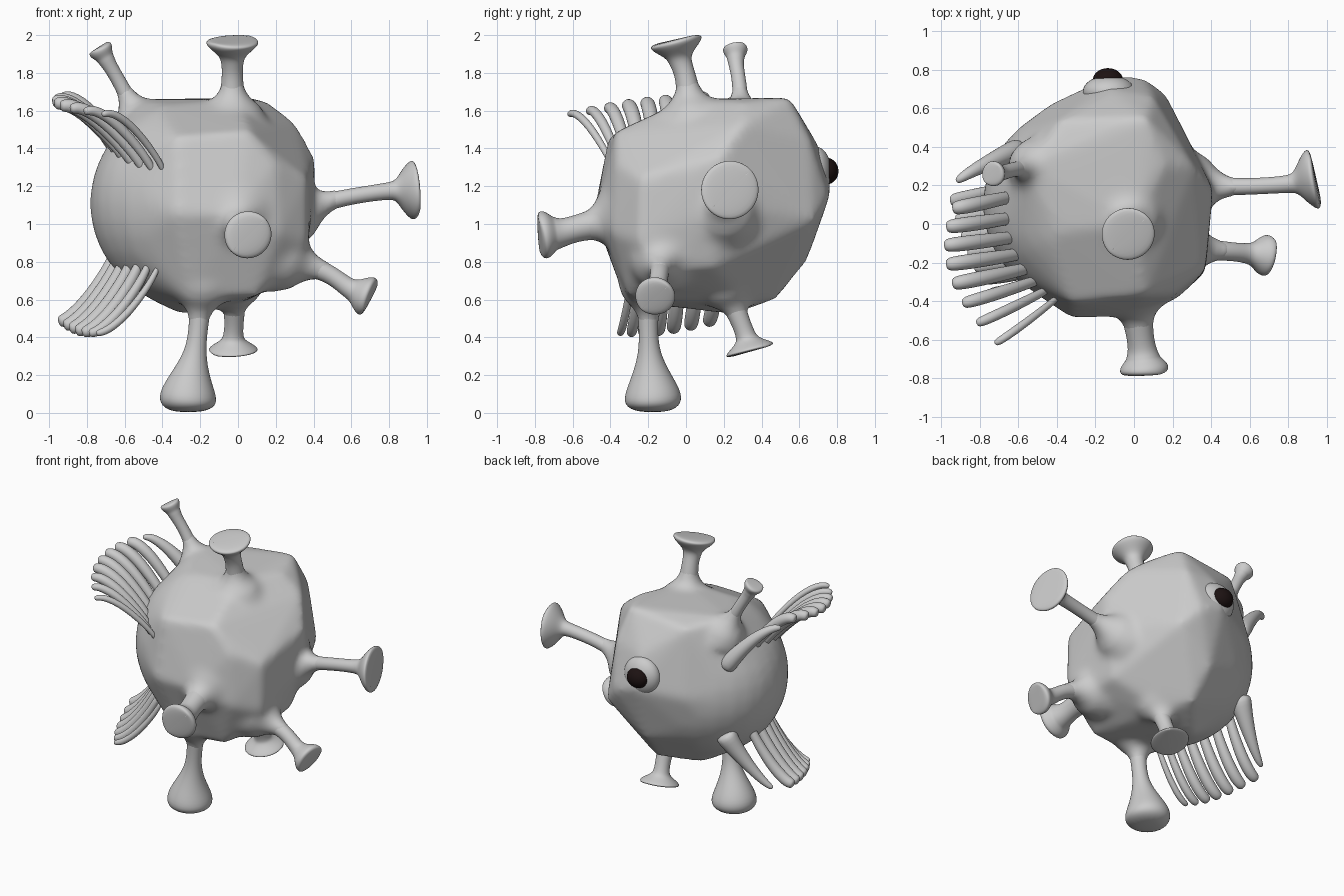
import bpy, bmesh
from math import sin, cos, pi
from mathutils import Vector as V

if "Cube" in bpy.data.objects:
    bpy.data.objects.remove(bpy.data.objects["Cube"])


def finish(name, bm, subsurf=0):
    bmesh.ops.recalc_face_normals(bm, faces=bm.faces)
    for f in bm.faces:
        f.smooth = True
    me = bpy.data.meshes.new(name)
    bm.to_mesh(me)
    bm.free()
    ob = bpy.data.objects.new(name, me)
    bpy.context.collection.objects.link(ob)
    if subsurf:
        m = ob.modifiers.new("smooth", "SUBSURF")
        m.levels = m.render_levels = subsurf
    return ob


def add_tube(bm, pts, radii, sides):
    """Capped tube through points, with a radius for each ring."""
    n = len(pts)
    u, rings = None, []
    for i, p in enumerate(pts):
        t = (pts[min(i + 1, n - 1)] - pts[max(i - 1, 0)]).normalized()
        u = t.orthogonal() if u is None else u - t * u.dot(t)
        u.normalize()
        w = t.cross(u)
        rings.append([bm.verts.new(p + (u * cos(a) + w * sin(a)) * radii[i])
                      for a in (2 * pi * k / sides for k in range(sides))])
    for a, b in zip(rings, rings[1:]):
        for k in range(sides):
            j = (k + 1) % sides
            bm.faces.new((a[k], a[j], b[j], b[k]))
    bm.faces.new(rings[0][::-1])
    bm.faces.new(rings[-1])


def tube(name, pts, radii, sides=12):
    bm = bmesh.new()
    add_tube(bm, pts, radii, sides)
    return finish(name, bm, 2)


roots = []  # flared roots that are fused into the body


def stalk(name, base, mid, tip, axis, neck, cup, flare=0.13, rim=0.025, root=0.13, cupped=0.0):
    """Stalk rising from the body and ending in a round sucker facing along axis."""
    base, mid, tip, ax = V(base), V(mid), V(tip), V(axis).normalized()
    roots.append((base, mid, neck, root))
    pts = [base - (mid - base).normalized() * 0.08, base, mid, tip - ax * flare, tip - ax * flare * 0.7,
           tip - ax * (rim + flare * 0.28), tip - ax * rim, tip, tip + ax * 0.004, tip - ax * cupped]
    rad = [neck * 1.4, neck * 1.3, neck, neck * 1.05, neck * 1.25,
           cup * 0.72, cup * 1.02, cup * 1.02, cup * 0.88, cup * 0.6]
    tube(name, pts, rad, 16)


def ball(name, c, r, mat=None):
    bm = bmesh.new()
    bmesh.ops.create_uvsphere(bm, u_segments=32, v_segments=20, radius=1)
    bmesh.ops.scale(bm, vec=V(r), verts=bm.verts)
    bmesh.ops.translate(bm, vec=V(c), verts=bm.verts)
    ob = finish(name, bm)
    if mat:
        ob.data.materials.append(mat)


# Sucker stalks
stalk("top_stalk", (-0.03, 0.02, 1.64), (-0.03, 0.0, 1.78), (-0.03, -0.055, 1.975),
      (0, -0.22, 0.97), 0.055, 0.14)
stalk("top_left_stalk", (-0.55, 0.29, 1.60), (-0.62, 0.285, 1.74), (-0.735, 0.26, 1.935),
      (-0.5, -0.05, 0.86), 0.037, 0.066, flare=0.11, root=0.11)
stalk("right_upper_stalk", (0.38, 0.2, 1.09), (0.55, 0.19, 1.14), (0.94, 0.235, 1.18),
      (0.97, 0.2, 0.03), 0.042, 0.158, flare=0.15)
stalk("right_lower_stalk", (0.33, -0.13, 0.79), (0.48, -0.14, 0.745), (0.7, -0.165, 0.61),
      (0.88, -0.1, -0.4), 0.048, 0.108, flare=0.14, rim=0.035)
stalk("front_stalk", (0.01, -0.43, 1.01), (0.03, -0.57, 0.98), (0.055, -0.775, 0.94),
      (0.1, -0.97, -0.12), 0.07, 0.128, flare=0.13, rim=0.04, root=0.15)
stalk("bottom_back_stalk", (-0.02, 0.24, 0.60), (-0.02, 0.29, 0.48), (-0.025, 0.34, 0.325),
      (0, 0.27, -0.96), 0.05, 0.132, flare=0.09, rim=0.015, root=0.11, cupped=0.03)

# Bulbous foot
roots.append((V((-0.2, -0.2, 0.58)), V((-0.21, -0.2, 0.45)), 0.052, 0.11))
tube("foot_stalk", [V(p) for p in [(-0.2, -0.2, 0.66), (-0.2, -0.2, 0.56), (-0.21, -0.2, 0.45),
     (-0.225, -0.195, 0.32), (-0.25, -0.185, 0.2), (-0.265, -0.175, 0.09), (-0.267, -0.173, 0.03),
     (-0.267, -0.173, 0.003)]], [0.07, 0.06, 0.05, 0.055, 0.105, 0.162, 0.145, 0.07], 16)

# Body: hull of a rounded left side and a lumpy set of corners
bm = bmesh.new()
bmesh.ops.create_uvsphere(bm, u_segments=32, v_segments=20, radius=1)
bmesh.ops.scale(bm, vec=V((0.635, 0.56, 0.585)), verts=bm.verts)
bmesh.ops.translate(bm, vec=V((-0.15, 0.1, 1.11)), verts=bm.verts)
bmesh.ops.delete(bm, geom=[v for v in bm.verts if v.co.x > -0.36], context="VERTS")
corners = [
    (-0.38, 0.54, 1.62), (0.06, 0.55, 1.67), (-0.54, 0.3, 1.66), (0.15, 0.3, 1.65),
    (0.31, 0.3, 1.53), (0.0, 0.0, 1.66), (0.41, 0.18, 1.35), (0.40, 0.2, 1.1),
    (-0.32, -0.41, 1.46), (0.06, -0.37, 1.49), (-0.32, -0.49, 1.05), (0.0, -0.48, 1.05),
    (0.22, -0.39, 0.95), (0.2, -0.37, 1.32), (0.37, -0.24, 1.24), (0.37, -0.25, 0.9),
    (0.34, -0.12, 0.76), (0.32, 0.15, 0.77), (0.1, -0.3, 0.62), (-0.25, -0.32, 0.59),
    (0.0, 0.3, 0.57), (-0.12, 0.77, 1.20), (0.05, 0.76, 1.14), (0.16, 0.68, 1.02),
    (-0.12, 0.64, 0.80), (-0.3, 0.25, 0.52), (-0.12, 0.70, 1.42), (0.1, 0.66, 1.45),
    (-0.42, 0.63, 1.15), (-0.1, 0.48, 0.6)]
for c in corners:
    bm.verts.new(c)
hull = bmesh.ops.convex_hull(bm, input=bm.verts)
inner = [g for g in set(hull["geom_interior"]) if g.is_valid and isinstance(g, bmesh.types.BMVert)]
bmesh.ops.delete(bm, geom=inner, context="VERTS")
bmesh.ops.recalc_face_normals(bm, faces=bm.faces)
for base, mid, neck, root in roots:
    d = mid - base
    add_tube(bm, [base - d * 0.7, base - d * 0.1, base + d * 0.2, base + d * 0.5, mid + d * 0.1],
             [root * 1.5, root * 1.15, root * 0.75, (root + neck) * 0.38, neck], 20)
body = finish("body", bm)
m = body.modifiers.new("remesh", "REMESH")
m.mode, m.voxel_size, m.use_smooth_shade = "VOXEL", 0.02, True
m = body.modifiers.new("soften", "SMOOTH")
m.factor, m.iterations = 0.5, 22


def through(a, b, c, t):
    """Quadratic passing through a, b, c at t = 0, 0.5, 1."""
    return (V(a) * (2 * (t - 0.5) * (t - 1)) - V(b) * (4 * t * (t - 1)) + V(c) * (2 * t * (t - 0.5)))


def lash(name, base, tip, bow, radii):
    inside = base + (base - tip) * 0.2 - bow
    mid = (base + tip) / 2 + bow
    near = tip.lerp(mid, 0.3) + bow * 0.45
    tube(name, [inside, base, mid, near, tip.lerp(near, 0.15), tip], radii, 8)


# Rows of lashes above and below the smooth left side
rows = {
    "upper_lash": (8, [(-0.43, -0.41, 1.36), (-0.60, -0.2, 1.38), (-0.64, 0.14, 1.42)],
                   [(-0.72, -0.62, 1.58), (-0.96, -0.26, 1.63), (-0.94, 0.08, 1.665)], V((0.01, 0, 0.06))),
    "lower_lash": (7, [(-0.46, -0.29, 0.69), (-0.59, -0.12, 0.73), (-0.68, 0.18, 0.77)],
                   [(-0.75, -0.35, 0.42), (-0.86, -0.15, 0.43), (-0.95, 0.12, 0.48)], V((0.02, 0, -0.035)))}
for name, (count, bases, tips, bow) in rows.items():
    for i in range(count):
        t = i / (count - 1)
        s = 0.6 + 0.5 * min(1, t * 2.5)
        lash(f"{name}_{i + 1}", through(*bases, t), through(*tips, t), bow,
             [0.028 * s, 0.032 * s, 0.039 * s, 0.039 * s, 0.034 * s, 0.014 * s])

# Broad pointed spike closing each row at the back
lash("upper_spike", V((-0.64, 0.37, 1.42)), V((-0.92, 0.22, 1.65)), V((0, 0.01, 0.05)),
     [0.07, 0.06, 0.042, 0.03, 0.02, 0.006])
lash("lower_spike", V((-0.62, 0.37, 0.79)), V((-0.88, 0.26, 0.49)), V((0.01, 0, -0.02)),
     [0.09, 0.07, 0.042, 0.028, 0.018, 0.006])

# Eye at the back
black = bpy.data.materials.new("black")
black.diffuse_color = (0.012, 0.006, 0.006, 1)
black.use_nodes = True
black.node_tree.nodes["Principled BSDF"].inputs["Base Color"].default_value = black.diffuse_color
ball("eyeball", (-0.13, 0.685, 1.275), (0.135, 0.085, 0.135))
ball("pupil", (-0.135, 0.745, 1.28), (0.078, 0.062, 0.07), black)
